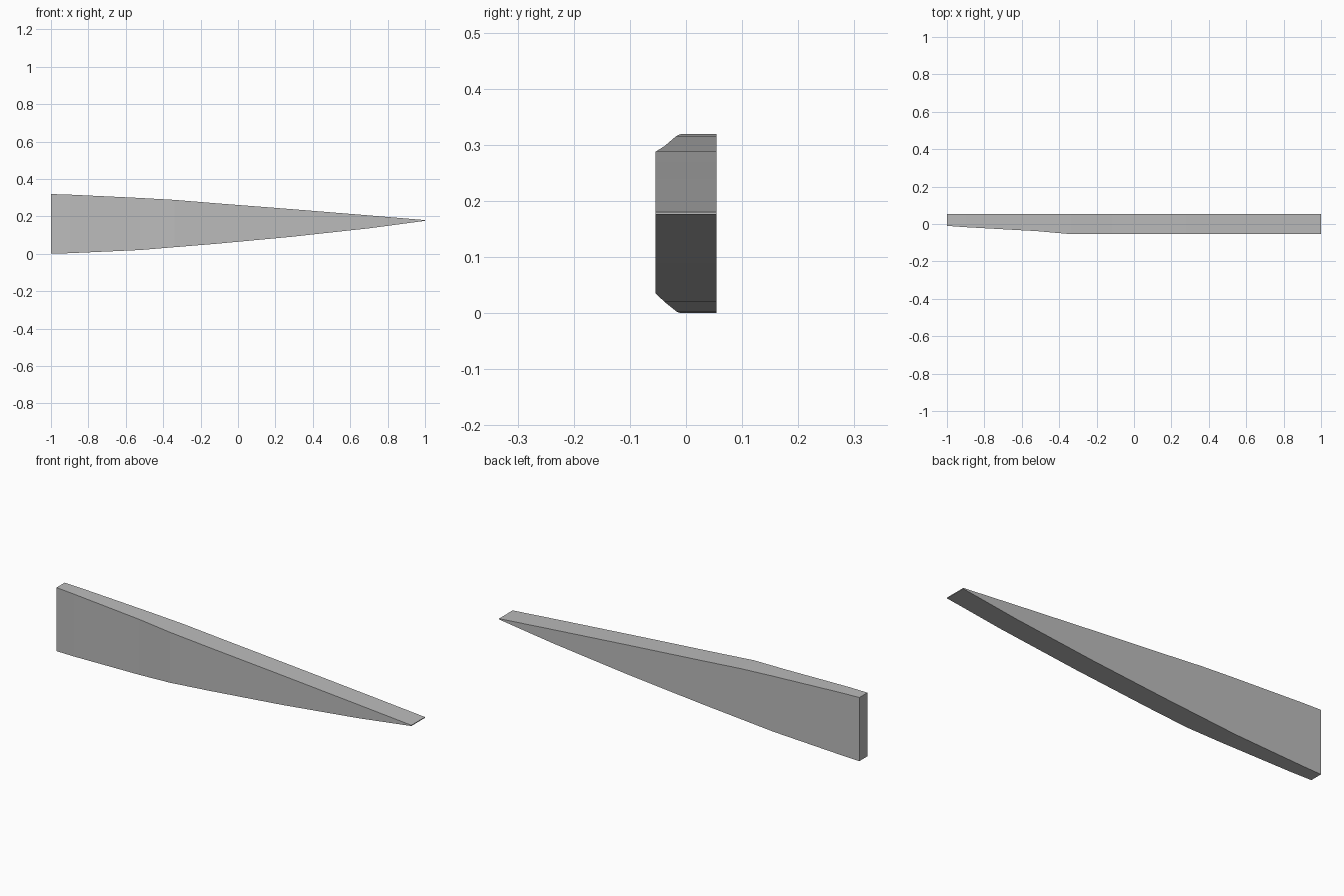
import bpy
import bmesh

cube = bpy.data.objects.get("Cube")
if cube:
    bpy.data.objects.remove(cube, do_unlink=True)

# Plain grey material
grey = bpy.data.materials.new("plain grey")
grey.use_nodes = True
colour = (0.5, 0.5, 0.5, 1)
grey.diffuse_color = colour
grey.node_tree.nodes["Principled BSDF"].inputs["Base Color"].default_value = colour

# Stations along the blade: x, bottom z, top z, front y
BACK = 0.054
stations = [
    (-1.0, 0.0, 0.319, -0.01),
    (-0.9, 0.003, 0.316, -0.017),
    (-0.52, 0.02, 0.298, -0.038),
    (-0.34, 0.035, 0.288, -0.054),
    (-0.12, 0.053, 0.27, -0.054),
    (0.28, 0.09, 0.239, -0.054),
    (0.7, 0.136, 0.205, -0.054),
    (1.0, 0.176, 0.18, -0.054),
]

# Loft rectangular sections into the tapered blade
bm = bmesh.new()
rings = [[bm.verts.new(p) for p in ((x, front, low), (x, BACK, low),
                                    (x, BACK, high), (x, front, high))]
         for x, low, high, front in stations]
for a, b in zip(rings, rings[1:]):
    for i in range(4):
        j = (i + 1) % 4
        bm.faces.new((a[i], a[j], b[j], b[i]))
bm.faces.new(rings[0])
bm.faces.new(rings[-1])
bmesh.ops.recalc_face_normals(bm, faces=bm.faces)

mesh = bpy.data.meshes.new("tapered_blade")
bm.to_mesh(mesh)
bm.free()
mesh.materials.append(grey)
blade = bpy.data.objects.new("tapered_blade", mesh)
bpy.context.collection.objects.link(blade)
